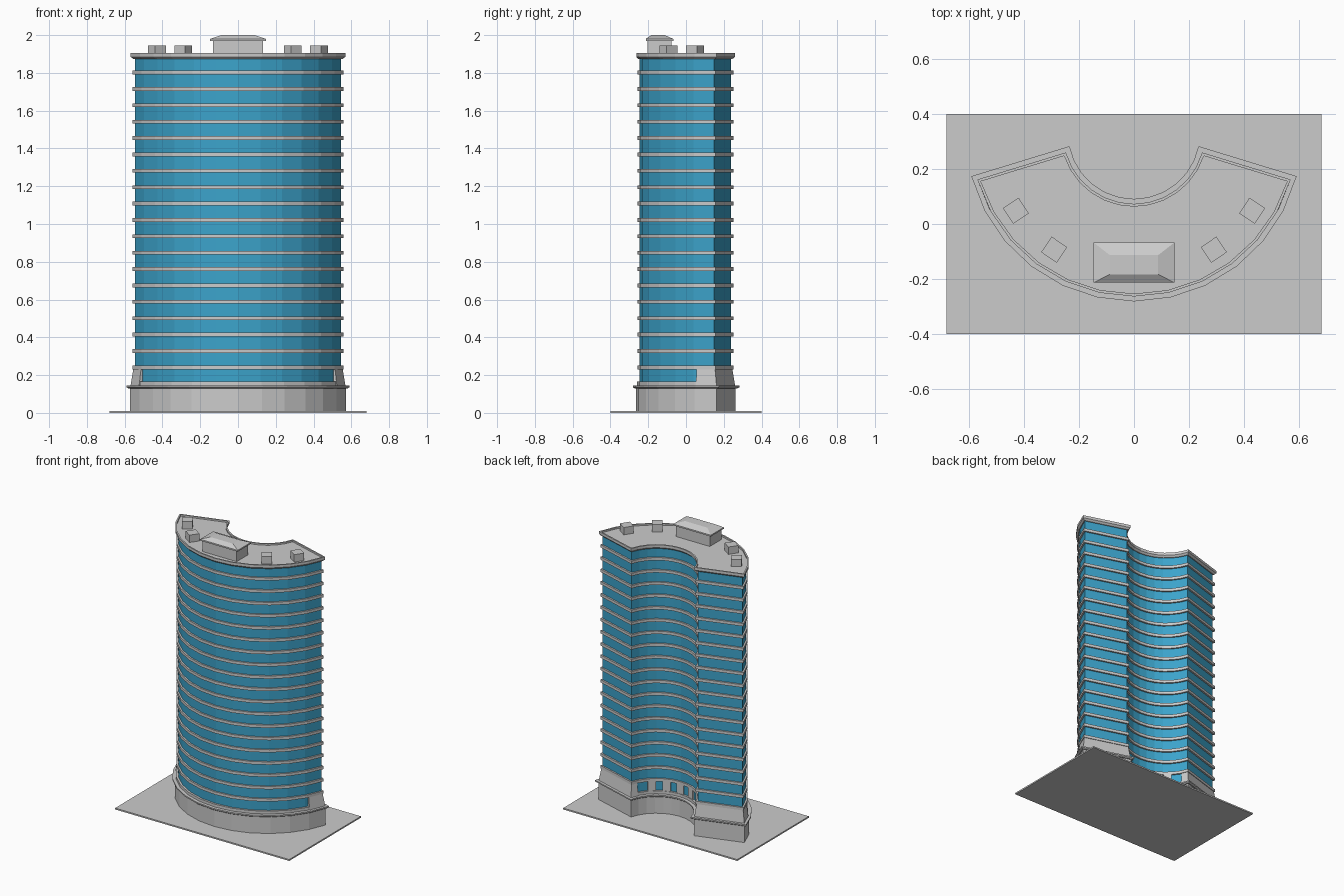
import bpy, bmesh
from math import sin, cos, asin, radians, pi

if "Cube" in bpy.data.objects:
    bpy.data.objects.remove(bpy.data.objects["Cube"])

CY, R_OUT, R_IN = 0.33, 0.575, 0.275   # centre of curvature, glass radii
END, INSET, SEG = radians(17), 0.013, 12

glass = bpy.data.materials.new("blue_glass")
glass.diffuse_color = (0.045, 0.37, 0.60, 1)
glass.use_nodes = True
glass.node_tree.nodes["Principled BSDF"].inputs["Base Color"].default_value = glass.diffuse_color


def arc(r, a0, a1, n):
    return [(r * cos(a0 + (a1 - a0) * i / n), CY - r * sin(a0 + (a1 - a0) * i / n))
            for i in range(n + 1)]


def outline(d, cut=None):
    """Curved footprint grown outwards by d; cut keeps only the right-hand end."""
    ro, ri, e = R_OUT + d, R_IN - d, d - INSET
    ao, ai = END - asin(e / ro), END - asin(e / ri)
    n = 1 if cut else SEG
    return arc(ro, ao, cut or pi - ao, n) + arc(ri, cut or pi - ai, ai, n)


def loft(name, rings, mat=None):
    """Solid through a stack of (points, z) rings."""
    bm = bmesh.new()
    loops = [[bm.verts.new((x, y, z)) for x, y in pts] for pts, z in rings]
    for a, b in zip(loops, loops[1:]):
        for i in range(len(a)):
            j = (i + 1) % len(a)
            bm.faces.new((a[i], a[j], b[j], b[i]))
    bm.faces.new(loops[0][::-1])
    bm.faces.new(loops[-1])
    bmesh.ops.recalc_face_normals(bm, faces=bm.faces)
    me = bpy.data.meshes.new(name)
    bm.to_mesh(me)
    bm.free()
    ob = bpy.data.objects.new(name, me)
    bpy.context.collection.objects.link(ob)
    if mat:
        me.materials.append(mat)
    return ob


def rect(hx, hy, cx=0, cy=0, rot=0):
    return [(cx + x * cos(rot) - y * sin(rot), cy + x * sin(rot) + y * cos(rot))
            for x, y in ((-hx, -hy), (hx, -hy), (hx, hy), (-hx, hy))]


def polar_box(name, r, a, hr, ht, z0, z1):
    p = rect(hr, ht, r * cos(a), CY - r * sin(a), -a)
    return loft(name, [(p, z0), (p, z1)])


def mirror_x(ob):
    ob.modifiers.new("mirror", 'MIRROR')


def slab(name, profile, mat=None, cut=None):
    return loft(name, [(outline(d, cut), z) for d, z in profile], mat)


# Ground plate and podium with ledge
loft("ground_plate", [(rect(0.68, 0.40), 0), (rect(0.68, 0.40), 0.01)])
slab("podium", [(0.02, 0.01), (0.02, 0.132)])
slab("podium_ledge", [(0.028, 0.13), (0.036, 0.136), (0.036, 0.145)])
slab("lobby_sill", [(0.014, 0.145), (0.014, 0.165)])

# Glass tower
slab("glass_tower", [(0, 0.165), (0, 1.88)], glass)

# Solid tapered end walls of the lobby floor
mirror_x(slab("lobby_end_wall", [(0.018, 0.145), (0.006, 0.235)], cut=radians(28)))

# Lobby piers along the concave back
for i in range(1, 6):
    polar_box("lobby_pier", R_IN, radians(28 + 124 * i / 6), 0.012, 0.026, 0.165, 0.235)

# Floor bands
for i in range(19):
    z = 0.241 + i * 0.0867
    slab("floor_band", [(0.011, z - 0.01), (0.011, z + 0.01)])

# Parapet with recessed roof
slab("roof_parapet", [(0.006, 1.873), (0.018, 1.885), (0.018, 1.904),
                      (0.008, 1.904), (0.008, 1.893)])

# Roof penthouse with hipped cap
PY = -0.14
loft("penthouse", [(rect(0.133, 0.064, 0, PY), 1.89), (rect(0.133, 0.064, 0, PY), 1.972)])
loft("penthouse_cap", [(rect(0.147, 0.073, 0, PY), 1.97), (rect(0.147, 0.073, 0, PY), 1.98),
                       (rect(0.088, 0.035, 0, PY - 0.008), 2.0)])

# Rooftop units
for a in (33.3, 55.6):
    mirror_x(polar_box("roof_unit", 0.513, radians(a), 0.034, 0.034, 1.89, 1.945))
